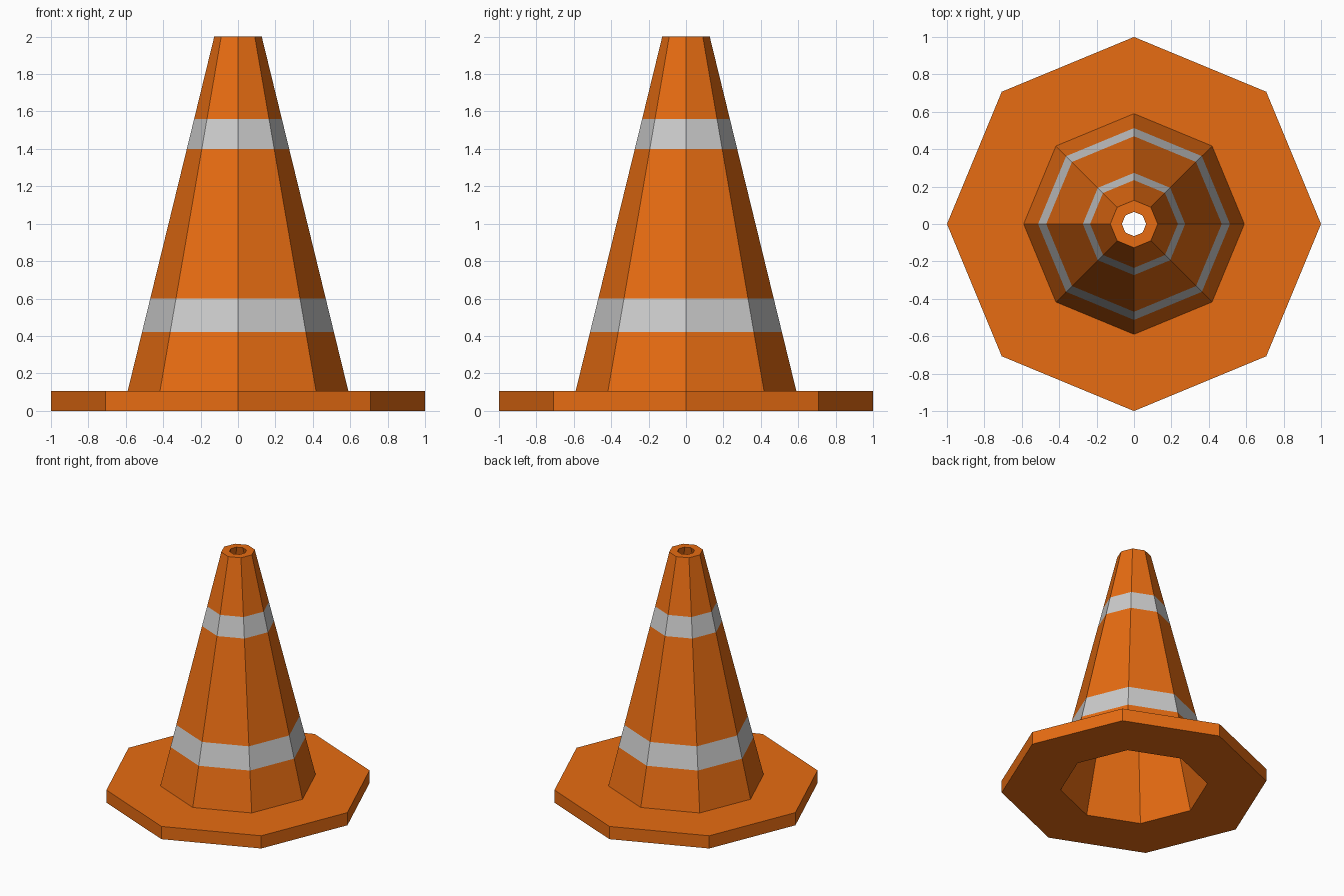
import bpy, bmesh
from math import cos, sin, pi

if "Cube" in bpy.data.objects:
    bpy.data.objects.remove(bpy.data.objects["Cube"])

SIDES = 8


def material(name, color):
    m = bpy.data.materials.new(name)
    m.diffuse_color = (*color, 1)
    m.use_nodes = True
    m.node_tree.nodes["Principled BSDF"].inputs["Base Color"].default_value = m.diffuse_color
    return m


def cone_radius(z):
    return 0.59 + (0.127 - 0.59) * (z - 0.105) / (2 - 0.105)


# Closed cross-section: foot plate, tapered wall, rim, hollow inside
stripes = [(0.42, 0.60), (1.40, 1.56)]
wall = [(cone_radius(z), z) for pair in stripes for z in pair]
profile = [(1, 0), (1, 0.105), (0.59, 0.105), *wall,
           (0.127, 2), (0.065, 2), (0.555, 0)]

# Revolve the cross-section in eight flat sides
bm = bmesh.new()
rings = [[bm.verts.new((r * cos(2 * pi * i / SIDES), r * sin(2 * pi * i / SIDES), z))
          for i in range(SIDES)] for r, z in profile]
for k, ring in enumerate(rings):
    upper = rings[(k + 1) % len(rings)]
    for i in range(SIDES):
        j = (i + 1) % SIDES
        face = bm.faces.new((ring[i], ring[j], upper[j], upper[i]))
        # Reflective bands use the second material
        face.material_index = 1 if (profile[k][1], profile[(k + 1) % len(profile)][1]) in stripes else 0
bmesh.ops.recalc_face_normals(bm, faces=bm.faces)

mesh = bpy.data.meshes.new("traffic_cone")
bm.to_mesh(mesh)
bm.free()
mesh.materials.append(material("orange", (0.80, 0.15, 0.006)))
mesh.materials.append(material("reflective_grey", (0.6, 0.6, 0.6)))
bpy.context.collection.objects.link(bpy.data.objects.new("traffic_cone", mesh))
